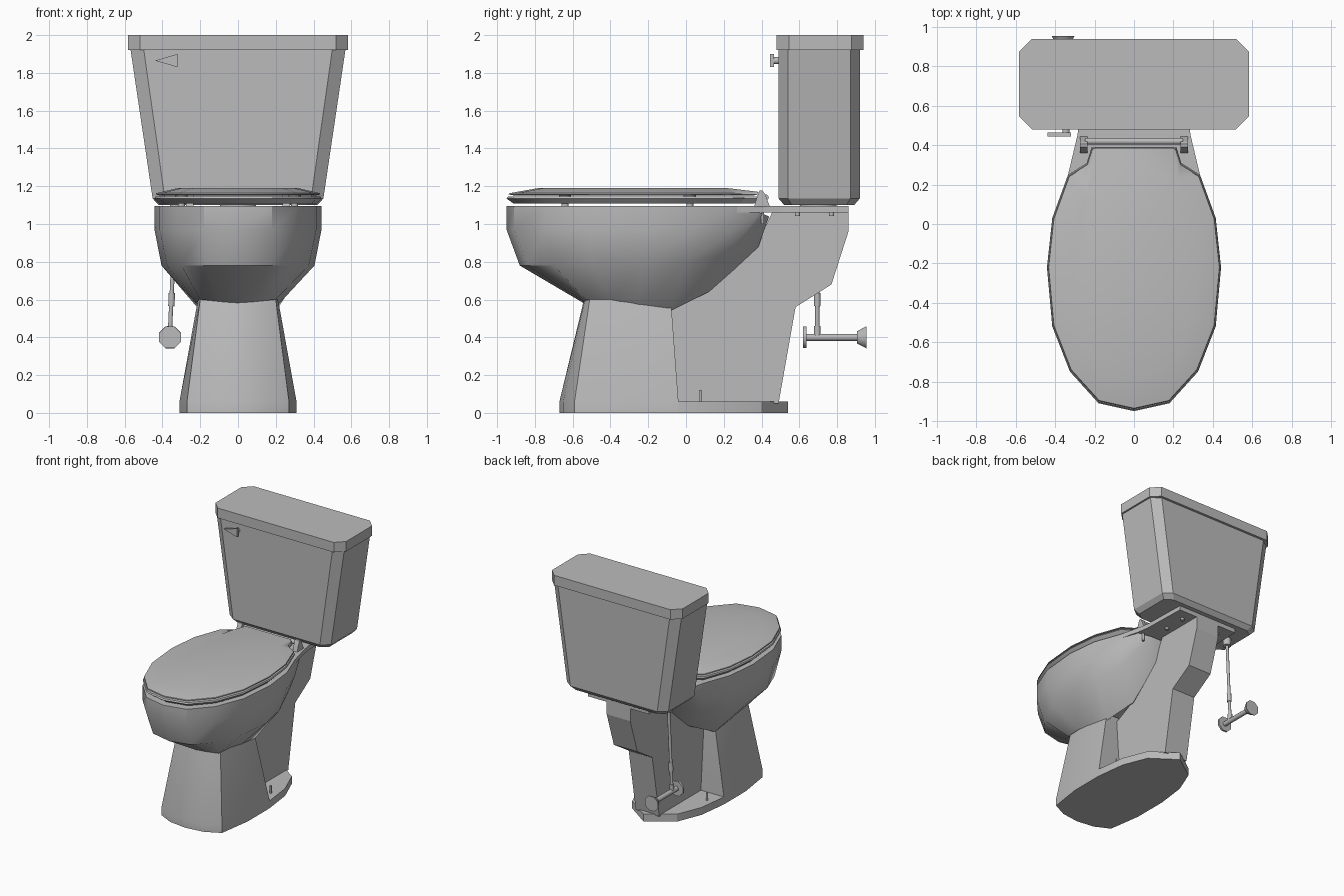
import bpy, bmesh, math
from mathutils import Vector

cube = bpy.data.objects.get("Cube")
if cube:
    bpy.data.objects.remove(cube, do_unlink=True)

GREY = (0.5, 0.5, 0.5, 1)
porcelain = bpy.data.materials.new("grey_porcelain")
porcelain.use_nodes = True
porcelain.diffuse_color = GREY
porcelain.node_tree.nodes["Principled BSDF"].inputs["Base Color"].default_value = GREY


def finish(name, bm, angle):
    bmesh.ops.remove_doubles(bm, verts=bm.verts, dist=0.0005)
    bmesh.ops.recalc_face_normals(bm, faces=bm.faces)
    mesh = bpy.data.meshes.new(name)
    bm.to_mesh(mesh)
    bm.free()
    mesh.materials.append(porcelain)
    obj = bpy.data.objects.new(name, mesh)
    bpy.context.collection.objects.link(obj)
    bpy.ops.object.select_all(action='DESELECT')
    obj.select_set(True)
    bpy.context.view_layer.objects.active = obj
    if angle:
        bpy.ops.object.shade_smooth_by_angle(angle=math.radians(angle))


def mirrored(half, z=None):
    """Full ring from a half outline on the +x side, front to back."""
    pts = [Vector((p[0], p[1], p[2] if z is None else z)) for p in half]
    return pts + [Vector((-p.x, p.y, p.z)) for p in reversed(pts) if p.x > 0]


def loft(name, rings, angle=30, closed=False):
    """Skin rings of equal length; cap the ends, or join last to first."""
    bm = bmesh.new()
    rows = [[bm.verts.new(p) for p in ring] for ring in rings]
    pairs = list(zip(rows, rows[1:])) + ([(rows[-1], rows[0])] if closed else [])
    for a, b in pairs:
        for i in range(len(a)):
            j = (i + 1) % len(a)
            bm.faces.new((a[i], a[j], b[j], b[i]))
    if not closed:
        bm.faces.new(rows[0])
        bm.faces.new(rows[-1])
    finish(name, bm, angle)


def rod(name, start, end, r1, r2=None, sides=8):
    """Straight round bar or cone between two points."""
    start, end = Vector(start), Vector(end)
    turn = (end - start).to_track_quat('Z', 'Y')
    rings = []
    for c, r in ((start, r1), (end, r1 if r2 is None else r2)):
        rings.append([c + turn @ Vector((r * math.cos(t), r * math.sin(t), 0))
                      for t in (2 * math.pi * (i + 0.5) / sides for i in range(sides))])
    loft(name, rings, 50)


def side_extrude(name, profile, x0, x1):
    """Extrude a (y, z) profile across x."""
    loft(name, [[Vector((x, y, z)) for y, z in profile] for x in (x0, x1)], 0)


def chamfered(w, y0, y1, cx, cy, z):
    """Rectangle with cut corners."""
    return mirrored([(w - cx, y0), (w, y0 + cy), (w, y1 - cy), (w - cx, y1)], z)


def scaled(ring, sx, sy, yc, z):
    return [Vector((p.x * sx, yc + (p.y - yc) * sy, z)) for p in ring]


# Tank and its cover
loft("tank", [chamfered(0.42, 0.52, 0.89, 0.06, 0.04, 1.10),
              chamfered(0.452, 0.49, 0.92, 0.065, 0.05, 1.135),
              chamfered(0.57, 0.49, 0.92, 0.07, 0.05, 1.93)], 25)
loft("tank_cover", [chamfered(0.583, 0.48, 0.94, 0.065, 0.065, z) for z in (1.92, 2.0)], 25)
rod("tank_gasket", (0, 0.70, 1.08), (0, 0.70, 1.11), 0.10, sides=12)

# Flush handle
loft("flush_handle", [[Vector((-0.44, y, 1.865)), Vector((-0.32, y, 1.83)),
                       Vector((-0.32, y, 1.90))] for y in (0.445, 0.465)], 0)
rod("flush_handle_stem", (-0.345, 0.46, 1.865), (-0.345, 0.50, 1.865), 0.02)

# Bowl
rim = [(0, -0.95), (0.18, -0.91), (0.325, -0.75), (0.415, -0.52), (0.442, -0.22),
       (0.415, 0.03), (0.335, 0.25), (0.285, 0.46)]
belly = [(0, -0.88, 0.78), (0.17, -0.84, 0.78), (0.30, -0.70, 0.78), (0.375, -0.50, 0.78),
         (0.405, -0.22, 0.78), (0.37, 0.0, 0.79), (0.30, 0.23, 0.85), (0.20, 0.44, 1.04)]
foot = [(0, -0.54, 0.58), (0.10, -0.54, 0.59), (0.20, -0.53, 0.60), (0.21, -0.40, 0.60),
        (0.21, -0.25, 0.57), (0.20, -0.08, 0.54), (0.11, 0.12, 0.64), (0.10, 0.38, 0.87)]
shoulder = [(x, y, 0.97) for x, y in rim[:7]] + [(0.285, 0.39, 1.06)]
loft("bowl", [mirrored(foot), mirrored(belly), mirrored(shoulder), mirrored(rim, 1.095)], 35)

# Deck that carries the tank
deck = [(0.33, 0.27), (0.295, 0.40), (0.28, 0.50), (0.27, 0.86)]
loft("tank_deck", [mirrored(deck, z) for z in (1.06, 1.095)], 0)

# Rear trapway
side_extrude("trapway", [(-0.08, 0.56), (0.12, 0.66), (0.38, 0.90), (0.46, 1.07), (0.86, 1.07),
                         (0.86, 0.96), (0.77, 0.68), (0.58, 0.56), (0.49, 0.05), (-0.06, 0.05)],
             -0.105, 0.105)

# Pedestal and floor plate
sole = [(0, -0.67), (0.15, -0.65), (0.27, -0.59), (0.31, -0.32), (0.31, -0.04)]
neck = [(0, -0.54), (0.11, -0.535), (0.20, -0.51), (0.212, -0.30), (0.20, -0.08)]
loft("pedestal", [mirrored(sole, 0), mirrored(sole, 0.06), mirrored(neck, 0.60)], 25)
plate = sole[1:] + [(0.28, 0.20), (0.20, 0.40), (0, 0.54)]
loft("floor_plate", [mirrored(plate, z) for z in (0, 0.06)], 25)

# Seat ring and lid
seat = mirrored(rim[:7] + [(0.24, 0.31), (0.215, 0.39)], 1.14)
loft("seat", [scaled(seat, 0.94, 0.95, -0.22, 1.108), scaled(seat, 1.0, 1.0, -0.22, 1.135),
              scaled(seat, 0.99, 0.99, -0.22, 1.145), scaled(seat, 0.6, 0.65, -0.25, 1.145),
              scaled(seat, 0.6, 0.65, -0.25, 1.108)], 25, closed=True)
lid_top = scaled(seat, 0.72, 0.76, -0.25, 1.19)
for p, q in zip(lid_top, seat):
    if q.y > 0.35:
        p.x, p.y, p.z = q.x * 0.93, 0.385, 1.17
    elif q.y > 0.3:
        p.x, p.y = q.x * 0.93, 0.22
loft("lid", [scaled(seat, 0.93, 0.94, -0.22, 1.15), scaled(seat, 0.985, 0.985, -0.22, 1.157),
             scaled(seat, 0.98, 0.98, -0.22, 1.163), lid_top], 40)
rod("hinge_bar", (-0.25, 0.42, 1.14), (0.25, 0.42, 1.14), 0.018)

# Parts repeated on both sides
for side, s in (("left", 1), ("right", -1)):
    side_extrude(side + "_hinge", [(0.36, 1.09), (0.445, 1.09), (0.42, 1.155), (0.405, 1.178),
                                   (0.39, 1.178), (0.375, 1.14)], s * 0.235, s * 0.275)
    rod(side + "_hinge_bolt", (s * 0.25, 0.405, 1.0), (s * 0.25, 0.405, 1.08), 0.01)
    rod(side + "_floor_bolt", (s * 0.24, 0.075, 0.05), (s * 0.24, 0.075, 0.12), 0.008)
    for where, y in (("front", -0.64), ("rear", 0.02)):
        rod(f"{side}_{where}_seat_bumper", (s * 0.3, y, 1.09), (s * 0.3, y, 1.115), 0.02)
        rod(f"{side}_{where}_lid_bumper", (s * 0.3, y, 1.14), (s * 0.3, y, 1.16), 0.035)
    for where, y in (("front", 0.59), ("rear", 0.77)):
        rod(f"{side}_{where}_tank_bolt", (s * 0.17, y, 1.043), (s * 0.17, y, 1.065), 0.015)

# Water supply: valve, wall flange and riser
VX, VY, VZ = -0.36, 0.695, 0.40
rod("supply_pipe", (VX, 0.63, VZ), (VX, 0.94, VZ), 0.02)
rod("wall_flange", (VX, 0.905, VZ), (VX, 0.955, VZ), 0.035, 0.063)
rod("valve_handle", (VX, 0.62, VZ), (VX, 0.637, VZ), 0.062)
rod("valve_body", (VX, VY, VZ), (VX, VY, VZ + 0.06), 0.018)
rod("riser_pipe", (VX, VY, VZ + 0.04), (-0.33, VY, 1.08), 0.012)
rod("riser_sleeve", (-0.353, VY, 0.565), (-0.350, VY, 0.635), 0.018)
rod("riser_nut", (-0.33, VY, 1.04), (-0.33, VY, 1.11), 0.032)
